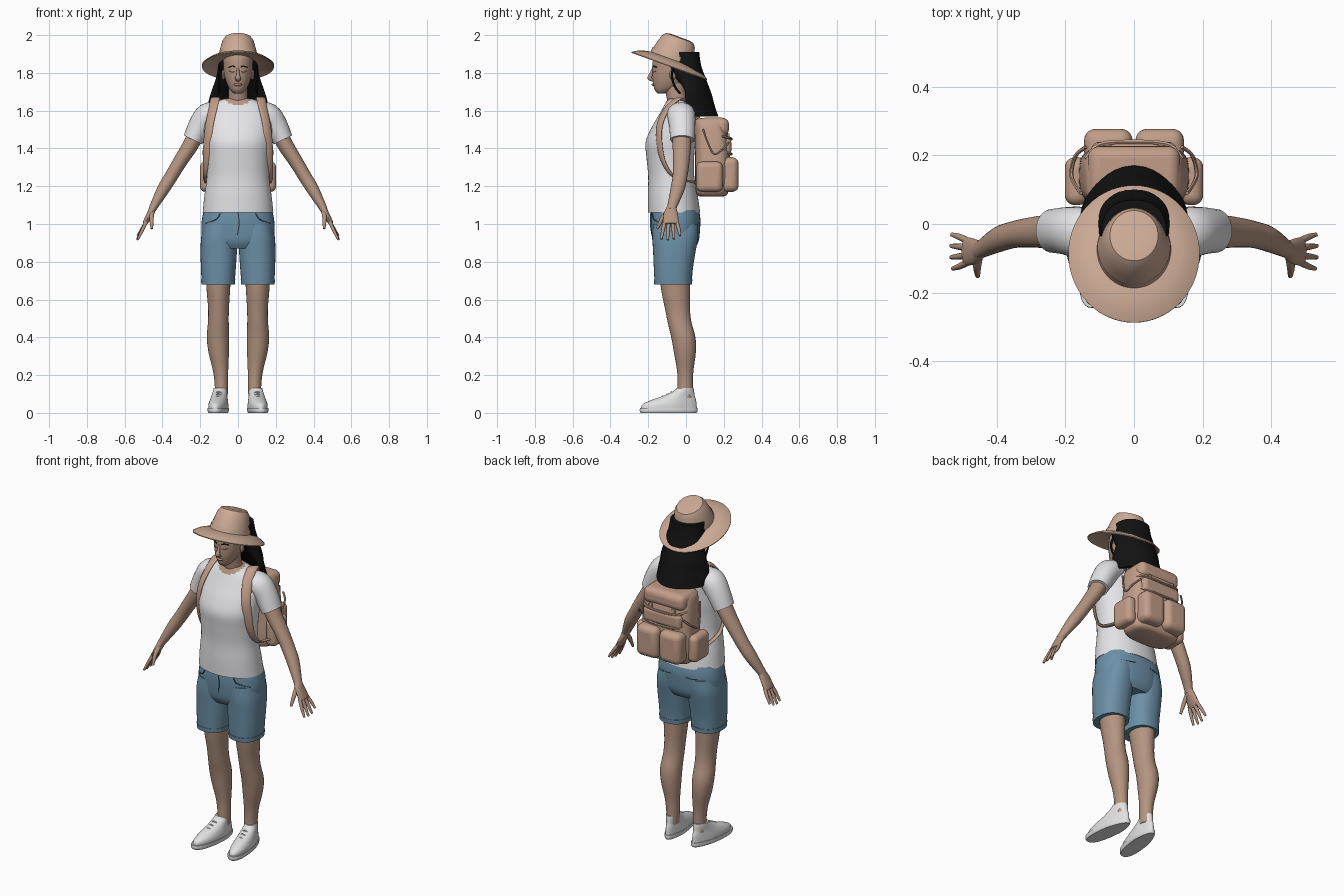
import bpy, bmesh, math
from mathutils import Vector, Matrix

if "Cube" in bpy.data.objects:
    bpy.data.objects.remove(bpy.data.objects["Cube"])


def material(name, *rgb):
    mat = bpy.data.materials.new(name)
    mat.use_nodes = True
    mat.diffuse_color = (*rgb, 1)
    mat.node_tree.nodes["Principled BSDF"].inputs["Base Color"].default_value = (*rgb, 1)
    return mat


skin = material("skin", .46, .3, .22)
felt = material("hat felt", .6, .4, .3)
canvas = material("backpack canvas", .54, .34, .25)
cotton = material("white cotton", .78, .78, .8)
denim = material("blue denim", .15, .28, .39)
seam = material("denim seam", .07, .14, .2)
black = material("black hair", .006, .006, .006)
leather = material("white leather", .75, .75, .76)
lips_colour = material("lips", .4, .22, .17)

parts = []


def finish(name, bm, mat):
    bmesh.ops.recalc_face_normals(bm, faces=bm.faces)
    mesh = bpy.data.meshes.new(name)
    bm.to_mesh(mesh)
    bm.free()
    mesh.materials.append(mat)
    obj = bpy.data.objects.new(name, mesh)
    bpy.context.collection.objects.link(obj)
    parts.append(obj)
    return obj


def smooth_rows(rows, steps):
    """Catmull-Rom interpolation of section rows."""
    out = []
    for i in range(len(rows) - 1):
        a, b, c, d = (rows[max(i - 1, 0)], rows[i], rows[i + 1], rows[min(i + 2, len(rows) - 1)])
        for s in range(steps):
            t = s / steps
            out.append([q + t / 2 * (r - p + t * (2*p - 5*q + 4*r - w + t * (3*(q - r) + w - p)))
                        for p, q, r, w in zip(a, b, c, d)])
    return out + [list(rows[-1])]


def ring(centre, u, v, power, count):
    points = []
    for i in range(count):
        angle = math.tau * i / count
        c, s = math.cos(angle), math.sin(angle)
        points.append(centre + u * math.copysign(abs(c) ** (2 / power), c)
                      + v * math.copysign(abs(s) ** (2 / power), s))
    return points


def bridge(name, rings, mat):
    bm = bmesh.new()
    loops = [[bm.verts.new(p) for p in r] for r in rings]
    n = len(loops[0])
    for low, high in zip(loops, loops[1:]):
        for i in range(n):
            bm.faces.new((low[i], low[(i + 1) % n], high[(i + 1) % n], high[i]))
    bm.faces.new(loops[0])
    bm.faces.new(loops[-1])
    return finish(name, bm, mat)


def loft(name, rows, mat, side=1, power=2, count=40, warp=lambda p: p):
    """Rows are z, centre x, centre y, half width, half depth."""
    rings = [[warp(p) for p in ring(Vector((side * x, y, z)), Vector((rx, 0, 0)), Vector((0, ry, 0)), power, count)]
             for z, x, y, rx, ry in smooth_rows(rows, 4)]
    return bridge(name, rings, mat)


def tube(name, rows, mat, side=1, wide=(0, 1, 0), count=14, steps=4):
    """Rows are x, y, z, half width along wide, half thickness."""
    rows = smooth_rows(rows, steps)
    centres = [Vector((side * r[0], r[1], r[2])) for r in rows]
    wide = Vector((side * wide[0], wide[1], wide[2]))
    rings = []
    for i, row in enumerate(rows):
        along = (centres[min(i + 1, len(rows) - 1)] - centres[max(i - 1, 0)]).normalized()
        v = along.cross(wide).normalized()
        rings.append(ring(centres[i], v.cross(along) * row[3], v * row[4], 2, count))
    return bridge(name, rings, mat)


def cord(name, points, radius, mat, side=1, wide=(0, 1, 0)):
    return tube(name, [(*p, radius, radius) for p in points], mat, side, wide, 6)


def block(name, centre, size, mat, bevel):
    bm = bmesh.new()
    bmesh.ops.create_cube(bm, size=1, matrix=Matrix.Translation(centre) @ Matrix.Diagonal((*size, 1)))
    obj = finish(name, bm, mat)
    mod = obj.modifiers.new("rounding", "BEVEL")
    mod.width, mod.segments = bevel, 5
    return obj


def blob(name, centre, size, mat):
    bm = bmesh.new()
    bmesh.ops.create_uvsphere(bm, u_segments=16, v_segments=10, radius=1,
                              matrix=Matrix.Translation(centre) @ Matrix.Diagonal((*size, 1)))
    return finish(name, bm, mat)


# Head, neck and face
loft("head", [(1.69, 0, -.125, .018, .022), (1.705, 0, -.118, .036, .045), (1.73, 0, -.1, .053, .072),
              (1.77, 0, -.088, .068, .09), (1.82, 0, -.077, .077, .101), (1.88, 0, -.07, .077, .102),
              (1.93, 0, -.06, .06, .08)], skin)
loft("neck", [(1.58, 0, -.03, .07, .055), (1.64, 0, -.042, .056, .055), (1.69, 0, -.055, .05, .052),
              (1.76, 0, -.065, .05, .055)], skin)
tube("nose", [(0, -.174, 1.825, .006, .006), (0, -.186, 1.79, .009, .01), (0, -.193, 1.773, .015, .011),
              (0, -.175, 1.76, .012, .007)], skin, wide=(1, 0, 0))
blob("lips", (0, -.171, 1.738), (.021, .011, .008), lips_colour)

# Long hair hanging behind the shoulders
hair_rows = [(1.91, 0, -.03, .095, .1), (1.84, 0, -.015, .104, .095), (1.77, 0, .025, .117, .08),
             (1.69, 0, .083, .145, .052), (1.63, 0, .115, .158, .036), (1.57, 0, .145, .15, .026)]


def curve_back(p):
    bend = 4 * min(1, max(0, (1.82 - p.z) / .15))
    return Vector((p.x, p.y - bend * p.x ** 2, p.z))


loft("long_hair", hair_rows, black, warp=curve_back, power=2.4)

# Hat turned from a profile and tilted back
bm = bmesh.new()
profile = [(0, .122), (.05, .125), (.078, .12), (.093, .1), (.106, .055), (.115, .02), (.119, 0),
           (.15, -.006), (.185, -.018), (.213, -.036), (.212, -.041), (.18, -.026), (.12, -.01), (0, -.008)]
verts = [bm.verts.new((r, 0, z)) for r, z in profile]
edges = [bm.edges.new(pair) for pair in zip(verts, verts[1:])]
bmesh.ops.spin(bm, geom=verts + edges, axis=(0, 0, 1), cent=(0, 0, 0), angle=math.tau, steps=56)
bmesh.ops.remove_doubles(bm, verts=bm.verts, dist=.0005)
hat = finish("sun_hat", bm, felt)
hat.scale.x = .9
hat.rotation_euler.x = math.radians(-20)
hat.location = (0, -.075, 1.872)
bm = bmesh.new()
for h, r in ((.004, .12), (.026, .117)):
    bmesh.ops.create_circle(bm, segments=56, radius=r, matrix=Matrix.Translation((0, 0, h)))
bmesh.ops.bridge_loops(bm, edges=bm.edges)
band = finish("hat_band", bm, felt)
band.scale, band.rotation_euler, band.location = hat.scale, hat.rotation_euler, hat.location

# Shirt body with a round neckline
shirt = loft("shirt", [(1.06, 0, -.063, .187, .138), (1.15, 0, -.07, .178, .132), (1.25, 0, -.078, .165, .122),
                       (1.35, 0, -.083, .168, .126), (1.43, 0, -.083, .177, .131), (1.5, 0, -.07, .18, .118),
                       (1.57, 0, -.05, .178, .098), (1.62, 0, -.04, .155, .08), (1.65, 0, -.037, .11, .066),
                       (1.665, 0, -.037, .065, .055)], cotton, power=2.1, count=64)
shirt.data.materials.append(skin)
for face in shirt.data.polygons:
    c = face.center
    if c.y < -.03 and (c.x / .075) ** 2 + ((c.z - 1.67) / .04) ** 2 < 1:
        face.material_index = 1

# Shorts: hips and fly
loft("shorts_hips", [(.87, 0, -.055, .15, .1), (.91, 0, -.055, .186, .122), (.98, 0, -.055, .194, .13),
                     (1.03, 0, -.055, .19, .131), (1.075, 0, -.057, .18, .125)], denim, power=2.3)
cord("fly_seam", [(0, -.186, 1.06), (.006, -.188, 1), (-.004, -.18, .94)], .003, seam)

for side, label in ((1, "left"), (-1, "right")):
    # Face sides
    blob(label + "_ear", (side * .077, -.07, 1.79), (.009, .018, .028), skin)
    cord(label + "_eyelid", [(.018, -.175, 1.808), (.031, -.17, 1.804), (.045, -.158, 1.808)], .003, lips_colour, side)
    cord(label + "_brow", [(.015, -.177, 1.83), (.03, -.172, 1.836), (.05, -.156, 1.83)], .003, black, side)
    cord(label + "_hair_strand", [(.088, -.06, 1.85), (.1, -.075, 1.79), (.098, -.06, 1.73), (.1, -.03, 1.69)],
         .006, black, side)

    # Sleeve, arm and hand
    tube(label + "_sleeve", [(.11, -.03, 1.59, .07, .055), (.16, -.025, 1.575, .074, .066),
                             (.2, -.02, 1.52, .069, .063), (.238, -.02, 1.445, .064, .054)], cotton, side, count=28)
    tube(label + "_arm", [(.2, -.022, 1.52, .05, .045), (.25, -.022, 1.42, .049, .042), (.31, -.025, 1.325, .043, .037),
                          (.355, -.032, 1.25, .039, .035), (.395, -.045, 1.185, .037, .033),
                          (.445, -.073, 1.095, .026, .022), (.455, -.078, 1.075, .026, .02)], skin, side, count=24)
    tube(label + "_palm", [(.447, -.075, 1.09, .025, .02), (.465, -.08, 1.055, .037, .017),
                           (.488, -.08, 1.012, .041, .014), (.495, -.08, 1, .036, .01)], skin, side, count=20)
    for i, (reach, drop) in enumerate(((.9, 1), (1, 1.05), (1, 1), (.95, .8))):
        y = -.112 + .021 * i
        fan = (i - 1.5) * .012
        tube(f"{label}_finger_{i}", [(.485, y, 1.012, .01, .01), (.485 + .025 * reach, y + fan * .6, 1.01 - .045 * drop, .0095, .009),
             (.485 + .049 * reach, y + fan, 1.01 - .09 * drop, .006, .006)], skin, side, count=10)
    tube(label + "_thumb", [(.455, -.095, 1.065, .014, .014), (.458, -.125, 1.03, .012, .012),
                            (.456, -.152, .975, .007, .007)], skin, side, count=10)

    # Shorts leg with hem and pocket seams
    loft(label + "_shorts_leg", [(.683, .105, -.068, .087, .098), (.76, .104, -.067, .092, .103),
                                 (.85, .102, -.062, .096, .112), (.93, .099, -.057, .096, .121),
                                 (1, .09, -.055, .09, .12)], denim, side, power=2.3)
    loft(label + "_hem_fold", [(.68, .105, -.068, .089, .1), (.705, .105, -.068, .0905, .1015)], denim, side, power=2.3)
    cord(label + "_front_pocket", [(.095, -.177, 1.055), (.115, -.171, 1.025), (.17, -.127, 1.005)], .003, seam, side)
    cord(label + "_back_pocket", [(.05, .074, 1.01), (.09, .066, 1.005), (.135, .044, 1.01)], .003, seam, side)

    # Leg
    loft(label + "_leg", [(.08, .09, -.005, .035, .042), (.14, .088, -.004, .035, .04), (.22, .092, -.004, .04, .043),
                          (.32, .102, -.006, .054, .058), (.4, .106, -.014, .059, .064), (.48, .104, -.034, .055, .063),
                          (.55, .103, -.045, .055, .066), (.65, .104, -.055, .062, .076), (.75, .104, -.06, .068, .082)],
         skin, side, count=28)

    # Shoe, toes turned slightly outwards
    def toe_out(p, side=side):
        narrow = 1 - .25 * max(0, (p.y + .05) / .11)
        mid = side * (.093 - .12 * p.y)
        return Vector((mid + (p.x - side * .1) * narrow, p.y, p.z))

    loft(label + "_sole", [(0, .1, -.092, .047, .148), (.01, .1, -.092, .052, .153), (.026, .1, -.092, .052, .152)],
         leather, side, power=2.4, warp=toe_out)
    loft(label + "_shoe", [(.02, .1, -.09, .05, .148), (.045, .1, -.087, .05, .143), (.068, .1, -.065, .046, .118),
                           (.09, .1, -.037, .042, .083), (.115, .1, -.012, .04, .055), (.132, .1, -.004, .038, .044)],
         leather, side, warp=toe_out)
    for i in range(4):
        y, z = -.072 - .023 * i, .112 - .012 * i
        x = .093 - .12 * y
        cord(f"{label}_lace_{i}", [(x - .025, y, z - .016), (x, y - .006, z), (x + .025, y, z - .016)],
             .004, leather, side)

    # Shoulder strap and lower webbing
    tube(label + "_shoulder_strap", [(.1, .06, 1.56, .026, .008), (.112, .025, 1.635, .027, .009),
                                     (.12, -.035, 1.664, .027, .009), (.133, -.1, 1.61, .027, .009),
                                     (.152, -.14, 1.52, .026, .009), (.164, -.14, 1.42, .024, .008),
                                     (.17, -.115, 1.32, .018, .007), (.173, -.06, 1.25, .014, .006),
                                     (.165, .05, 1.22, .014, .006)], canvas, side, wide=(1, .7, 0))
    # Backpack pockets and cords
    block(label + "_lower_pocket", (side * .075, .228, 1.262), (.142, .1, .185), canvas, .035)
    block(label + "_side_pocket", (side * .168, .125, 1.25), (.068, .14, .16), canvas, .03)
    cord(label + "_side_cord", [(.155, .09, 1.5), (.175, .12, 1.42), (.183, .15, 1.37), (.17, .2, 1.4), (.14, .225, 1.43)],
         .006, canvas, side, wide=(1, 0, 0))
    block(label + "_buckle_strap", (side * .075, .222, 1.42), (.022, .018, .12), canvas, .004)

# Backpack body, lid and piping
loft("backpack_body", [(1.145, 0, .135, .11, .06), (1.16, 0, .138, .145, .082), (1.22, 0, .14, .16, .092),
                       (1.35, 0, .14, .16, .092), (1.47, 0, .135, .15, .09), (1.54, 0, .122, .135, .078),
                       (1.56, 0, .118, .1, .055)], canvas, power=3.4)
block("backpack_lid", (0, .145, 1.515), (.27, .165, .095), canvas, .035)
block("upper_pocket", (0, .205, 1.41), (.25, .07, .09), canvas, .025)
for z in (1.375, 1.455):
    cord("piping", [(-.14, .19, z + .01), (-.1, .232, z), (0, .24, z - .006), (.1, .232, z), (.14, .19, z + .01)],
         .007, canvas, wide=(0, 0, 1))
cord("grab_loop", [(-.03, .05, 1.55), (-.02, .045, 1.59), (.02, .045, 1.59), (.03, .05, 1.55)], .007, canvas)

# Smooth shading with sharp creases kept
for obj in parts:
    obj.select_set(True)
bpy.context.view_layer.objects.active = parts[0]
bpy.ops.object.shade_smooth_by_angle(angle=math.radians(40))
